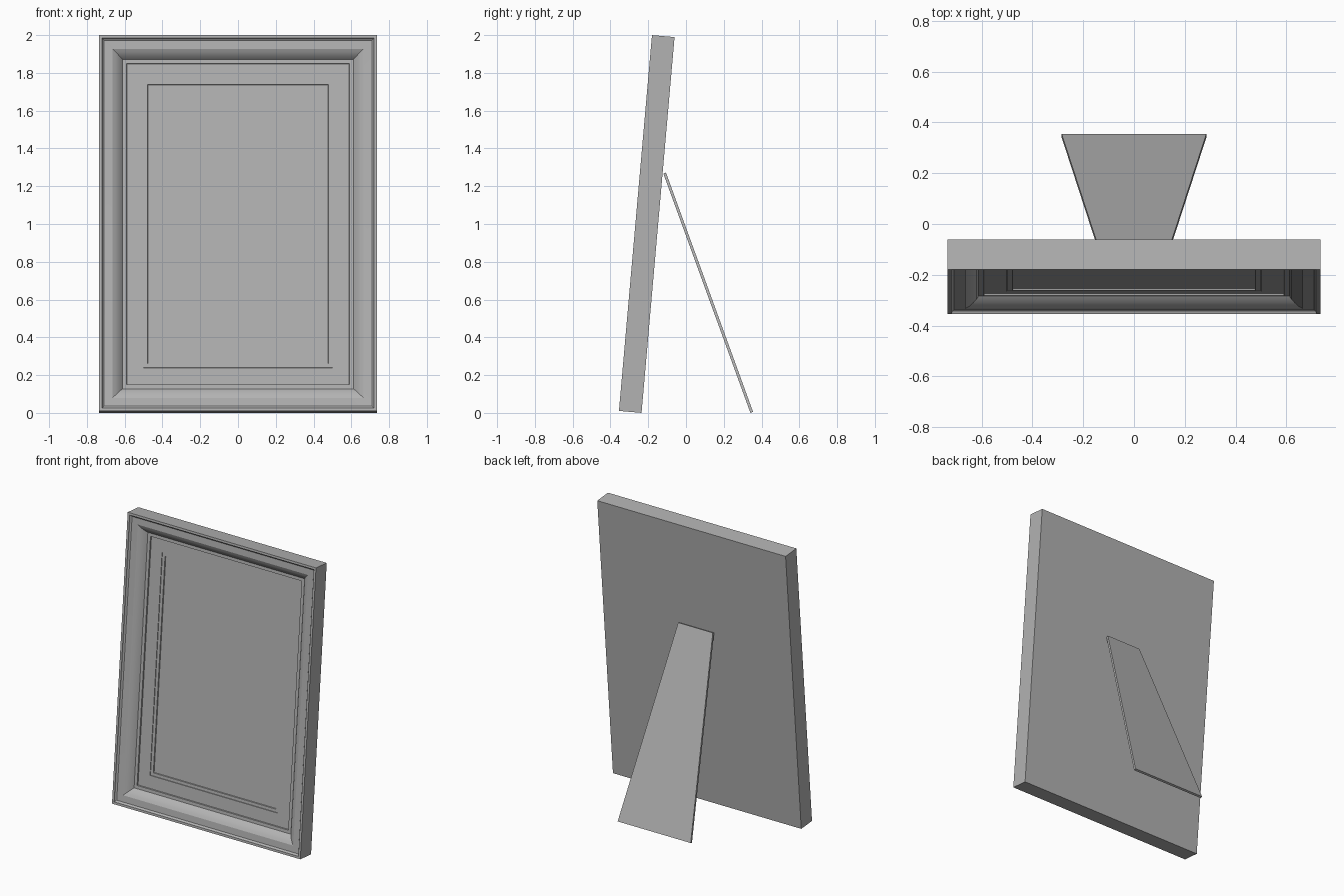
import bpy, bmesh, math
from mathutils import Matrix, Vector

if "Cube" in bpy.data.objects:
    bpy.data.objects.remove(bpy.data.objects["Cube"])

HALF_W, LENGTH, THICK = 0.735, 1.997, 0.12
TILT = math.atan2(0.175, 1.99)
# local space: x across, y depth behind the front face, z up the frame
LEAN = Matrix.Translation((0, -0.355, THICK * math.sin(TILT))) @ Matrix.Rotation(-TILT, 4, 'X')

GREY = bpy.data.materials.new("mid_grey")
GREY.diffuse_color = (0.45, 0.45, 0.45, 1)
GREY.use_nodes = True
GREY.node_tree.nodes["Principled BSDF"].inputs["Base Color"].default_value = GREY.diffuse_color


def finish(name, bm, matrix=None, smooth=False):
    bmesh.ops.recalc_face_normals(bm, faces=bm.faces)
    me = bpy.data.meshes.new(name)
    bm.to_mesh(me)
    bm.free()
    me.materials.append(GREY)
    ob = bpy.data.objects.new(name, me)
    bpy.context.collection.objects.link(ob)
    if matrix:
        ob.matrix_world = matrix
    if smooth:
        bpy.context.view_layer.objects.active = ob
        ob.select_set(True)
        bpy.ops.object.shade_smooth_by_angle(angle=math.radians(20))
        ob.select_set(False)
    return ob


def rect_loft(name, profile, cap_first=False, cap_last=False, smooth=False):
    """Sweep (half width, depth) points round the mitred rectangle."""
    bm = bmesh.new()
    rings = []
    for hw, d in profile:
        inset = HALF_W - hw
        lo, hi = inset, LENGTH - inset
        rings.append([bm.verts.new((x, d, z)) for x, z in
                      ((-hw, lo), (hw, lo), (hw, hi), (-hw, hi))])
    for a, b in zip(rings, rings[1:]):
        for i in range(4):
            j = (i + 1) % 4
            bm.faces.new((a[i], a[j], b[j], b[i]))
    if cap_first:
        bm.faces.new(rings[0])
    if cap_last:
        bm.faces.new(rings[-1])
    ob = finish(name, bm, LEAN, smooth)
    # open shells: make the largest face look towards the viewer (local -y)
    if not cap_first and max(ob.data.polygons, key=lambda p: abs(p.normal.y)).normal.y > 0:
        ob.data.flip_normals()
    return ob


# moulded frame with flat back: outer lip, small step, rounded slope, inner lip
slope = [(0.664, 0.016), (0.648, 0.024), (0.633, 0.036), (0.621, 0.048), (0.612, 0.060)]
rect_loft("frame", [(HALF_W, THICK), (HALF_W, 0), (0.719, 0), (0.716, 0.008), (0.709, 0.014)]
          + slope + [(0.590, 0.060), (0.588, 0.068)], cap_first=True, smooth=True)

# mat border with a stepped window edge
MAT = [(0.588, 0.068), (0.5, 0.068), (0.499, 0.0715), (0.478, 0.0715), (0.476, 0.078)]
rect_loft("mat", MAT)

# picture panel
rect_loft("picture", [MAT[-1]], cap_last=True)

# easel leg: tapered thin board leaning against the back
bm = bmesh.new()
foot, head = Vector((0, 0.341, 0.0)), Vector((0, -0.12, 1.267))
axis = (head - foot).normalized()
out = Vector((0, axis.z, -axis.y)) * 0.015
outline = [foot + Vector((-0.285, 0, 0)), foot + Vector((0.285, 0, 0)),
           head + Vector((0.135, 0, 0)), head + Vector((-0.135, 0, 0))]
face = bm.faces.new([bm.verts.new(p) for p in outline])
ext = bmesh.ops.extrude_face_region(bm, geom=[face], use_keep_orig=True)
bmesh.ops.translate(bm, vec=out, verts=[v for v in ext["geom"] if isinstance(v, bmesh.types.BMVert)])
finish("easel_leg", bm)
